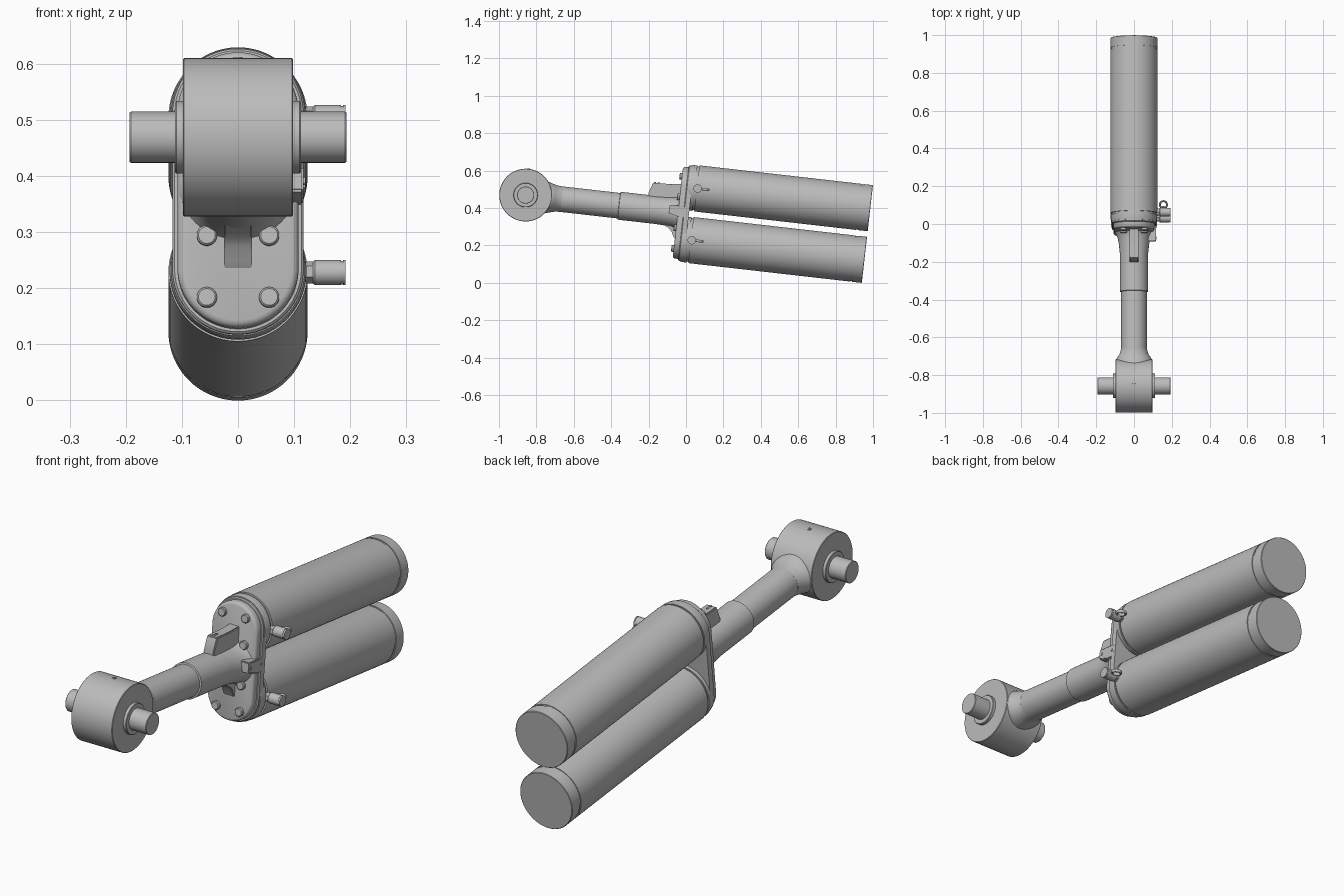
import bpy, bmesh, math
from mathutils import Matrix, Vector

if "Cube" in bpy.data.objects:
    bpy.data.objects.remove(bpy.data.objects["Cube"])

# Everything is laid out along y, then the whole assembly is tilted nose-up
TILT = Matrix.Rotation(math.radians(-6.5), 4, 'X')
MID, HALF = 0.369, 0.139            # strut axis height, half cylinder spacing
LEVELS = {"lower": MID - HALF, "upper": MID + HALF}
EYE = Vector((0, -0.905, MID))

grey = bpy.data.materials.new("plain_grey")
grey.use_nodes = True
grey.diffuse_color = (0.5, 0.5, 0.5, 1)
grey.node_tree.nodes["Principled BSDF"].inputs["Base Color"].default_value = (0.5, 0.5, 0.5, 1)


def finish(name, bm, angle=35):
    bmesh.ops.recalc_face_normals(bm, faces=bm.faces)
    mesh = bpy.data.meshes.new(name)
    bm.to_mesh(mesh)
    bm.free()
    mesh.transform(TILT)
    mesh.materials.append(grey)
    ob = bpy.data.objects.new(name, mesh)
    bpy.context.collection.objects.link(ob)
    bpy.ops.object.select_all(action='DESELECT')
    ob.select_set(True)
    bpy.context.view_layer.objects.active = ob
    bpy.ops.object.shade_smooth_by_angle(angle=math.radians(angle))
    return ob


def loft(name, sections, centre=(0, 0, 0), axis='Y', half=0, sides=64, angle=35):
    """Skin (position, radius, second radius) rings; half stretches them to slots."""
    bm = bmesh.new()
    rings = []
    for sec in sections:
        pos, ra = sec[0], sec[1]
        rb = sec[2] if len(sec) > 2 else ra
        ring = []
        for i in range(sides):
            t = 2 * math.pi * (i + 0.5) / sides
            a, b = ra * math.cos(t), rb * math.sin(t)
            b += math.copysign(half, b)
            p = {'X': (pos, a, b), 'Y': (a, pos, b), 'Z': (a, b, pos)}[axis]
            ring.append(bm.verts.new(Vector(p) + Vector(centre)))
        rings.append(ring)
    for r, s in zip(rings, rings[1:]):
        for i in range(sides):
            j = (i + 1) % sides
            bm.faces.new((r[i], r[j], s[j], s[i]))
    bm.faces.new(rings[0])
    bm.faces.new(rings[-1])
    return finish(name, bm, angle)


def prism(name, outline, x0, x1, bevel=0.004):
    """Extrude a (y, z) outline across x with softened edges."""
    bm = bmesh.new()
    face = bm.faces.new([bm.verts.new((x0, y, z)) for y, z in outline])
    out = bmesh.ops.extrude_face_region(bm, geom=[face])
    moved = [v for v in out["geom"] if isinstance(v, bmesh.types.BMVert)]
    bmesh.ops.translate(bm, verts=moved, vec=(x1 - x0, 0, 0))
    bmesh.ops.recalc_face_normals(bm, faces=bm.faces)
    bmesh.ops.bevel(bm, geom=bm.edges[:], offset=bevel, segments=2,
                    affect='EDGES', clamp_overlap=True)
    return finish(name, bm, 40)


# Front eye with its pin and side collars
loft("eye_barrel", [(-0.098, 0.139), (-0.096, 0.141), (0.096, 0.141), (0.098, 0.139)],
     EYE, 'X', sides=96)
loft("eye_collar", [(-0.112, 0.063), (-0.110, 0.065), (0.110, 0.065), (0.112, 0.063)], EYE, 'X')
loft("eye_pin", [(-0.193, 0.044), (-0.191, 0.0455), (0.191, 0.0455), (0.193, 0.044)], EYE, 'X')
loft("grease_port", [(0.138, 0.008), (0.1435, 0.008), (0.1435, 0.004), (0.140, 0.004)],
     EYE, 'Z', sides=16)

# Neck, strut and flare into the flange
loft("strut_neck", [(-0.82, 0.097, 0.09), (-0.775, 0.097, 0.080), (-0.762, 0.094, 0.076),
                    (-0.748, 0.085, 0.072), (-0.735, 0.076, 0.070), (-0.71, 0.069, 0.068)],
     (0, 0, MID))
loft("strut", [(-0.73, 0.0685), (-0.404, 0.0685), (-0.402, 0.075), (-0.20, 0.075),
               (-0.15, 0.080, 0.077), (-0.115, 0.087, 0.080), (-0.095, 0.096, 0.085),
               (-0.08, 0.106, 0.092)], (0, 0, MID))

# Slot-shaped flange carrying both cylinders
loft("flange", [(-0.086, 0.096), (-0.084, 0.102), (-0.080, 0.106), (-0.075, 0.108),
                (-0.045, 0.108)], (0, 0, MID), half=HALF)
loft("flange_back_plate", [(-0.056, 0.113), (-0.052, 0.117), (-0.026, 0.117)],
     (0, 0, MID), half=HALF)

# Cylinders with grooves, bolts and charging valves
for level, z in LEVELS.items():
    loft(level + "_cylinder",
         [(-0.045, 0.119), (-0.030, 0.122), (-0.010, 0.122), (-0.010, 0.117), (0.000, 0.117),
          (0.000, 0.124), (0.872, 0.124), (0.872, 0.121), (0.882, 0.121), (0.882, 0.124),
          (0.932, 0.124), (0.934, 0.122)], (0, 0, z), sides=96)
    for sx in (-1, 1):
        for sz in (-1, 1):
            loft(level + "_flange_bolt",
                 [(-0.099, 0.015), (-0.096, 0.018), (-0.080, 0.018)],
                 (sx * 0.0555, 0, z + sz * 0.0555), sides=24)
    loft(level + "_valve_nut", [(0.105, 0.020), (0.138, 0.020)], (0, 0.005, z),
         'X', sides=6)
    loft(level + "_valve_body", [(0.134, 0.020), (0.137, 0.0225), (0.184, 0.0225),
                                 (0.184, 0.021), (0.187, 0.021), (0.187, 0.0225),
                                 (0.192, 0.0225)],
         (0, 0.005, z), 'X', sides=32)
    # Flat tether ring behind the valve
    bm = bmesh.new()
    n, m = 28, 10
    grid = []
    for i in range(n):
        t = 2 * math.pi * i / n
        row = []
        for j in range(m):
            p = 2 * math.pi * j / m
            r = 0.019 + 0.005 * math.cos(p)
            row.append(bm.verts.new((0.156 + r * math.cos(t), 0.045 + r * math.sin(t),
                                     z + 0.007 * math.sin(p))))
        grid.append(row)
    for i in range(n):
        for j in range(m):
            a, b = grid[i], grid[(i + 1) % n]
            bm.faces.new((a[j], b[j], b[(j + 1) % m], a[(j + 1) % m]))
    finish(level + "_valve_ring", bm)

# Top lug with two fasteners, and the rib under the strut
prism("top_lug", [(-0.255, 0.45), (-0.235, 0.512), (-0.14, 0.515), (-0.08, 0.522),
                  (-0.08, 0.40), (-0.24, 0.40)], -0.025, 0.025)
for y in (-0.225, -0.205):
    loft("lug_fastener", [(0.50, 0.006), (0.516, 0.006)], (0, y, 0), 'Z', sides=16)
prism("lower_rib", [(-0.19, 0.302), (-0.15, 0.292), (-0.125, 0.280), (-0.107, 0.262),
                    (-0.096, 0.240), (-0.08, 0.220), (-0.08, 0.34), (-0.19, 0.34)],
      -0.025, 0.025, 0.002)

# Small side bracket with two screws
prism("side_bracket", [(-0.135, 0.36), (-0.135, 0.405), (-0.035, 0.405), (-0.035, 0.345),
                       (-0.075, 0.345)], 0.06, 0.117)
for y in (-0.118, -0.052):
    loft("bracket_screw", [(0.11, 0.007), (0.120, 0.007)], (0, y, 0.380), 'X', sides=16)
